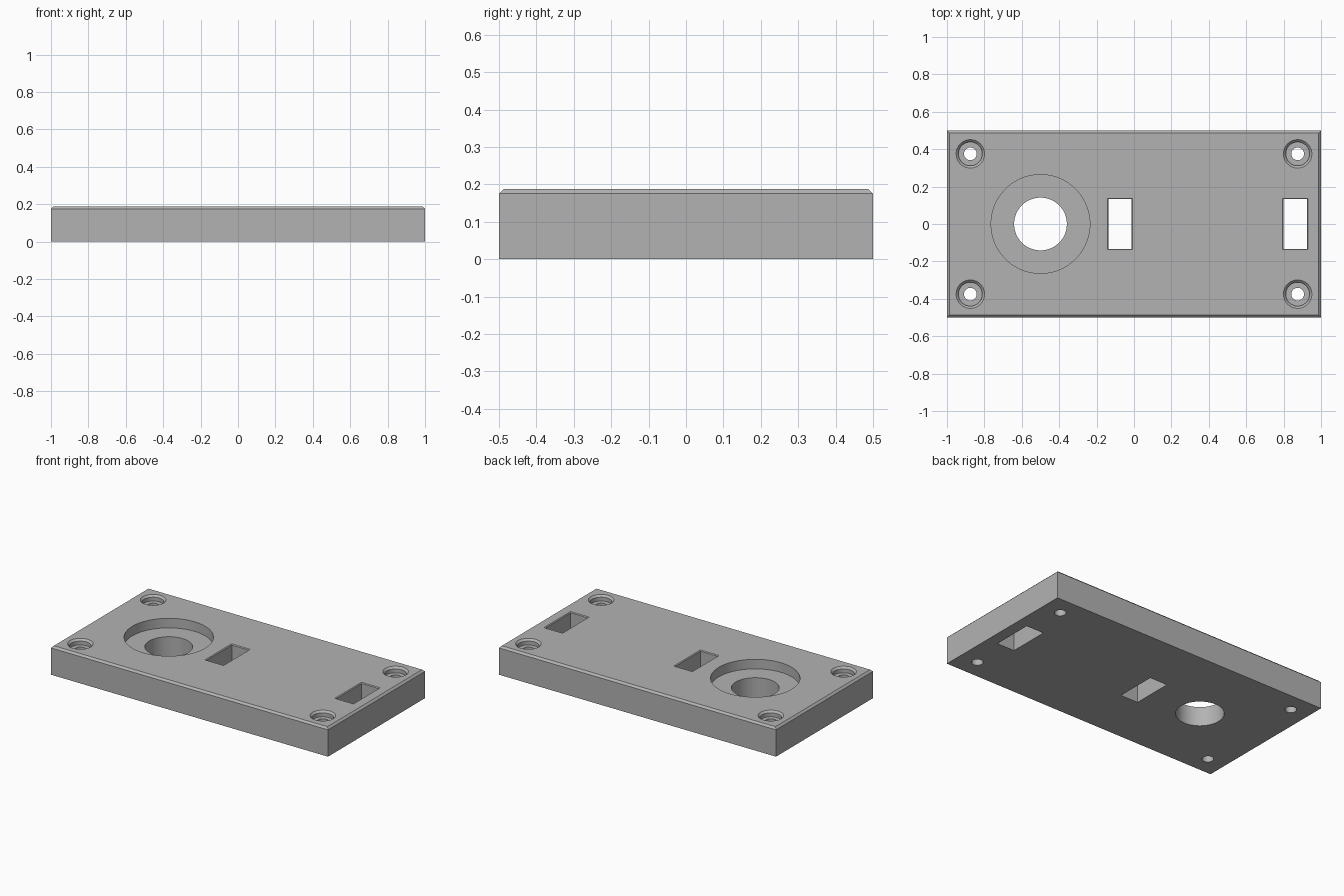
import bpy, bmesh, math

if "Cube" in bpy.data.objects:
    bpy.data.objects.remove(bpy.data.objects["Cube"])

H = 0.1875      # plate thickness
C = 0.0125      # edge chamfer

grey = bpy.data.materials.new("grey")
grey.diffuse_color = (0.45, 0.45, 0.45, 1)
grey.use_nodes = True
grey.node_tree.nodes["Principled BSDF"].inputs["Base Color"].default_value = grey.diffuse_color


def loft(name, rings):
    """Closed solid through matching rings of points, capped at both ends."""
    bm = bmesh.new()
    loops = [[bm.verts.new(p) for p in ring] for ring in rings]
    n = len(loops[0])
    for a, b in zip(loops, loops[1:]):
        for i in range(n):
            j = (i + 1) % n
            bm.faces.new((a[i], a[j], b[j], b[i]))
    bm.faces.new(loops[0][::-1])
    bm.faces.new(loops[-1])
    bmesh.ops.recalc_face_normals(bm, faces=bm.faces)
    mesh = bpy.data.meshes.new(name)
    bm.to_mesh(mesh)
    bm.free()
    mesh.materials.append(grey)
    ob = bpy.data.objects.new(name, mesh)
    bpy.context.collection.objects.link(ob)
    return ob


def rect(cx, cy, w, d, z):
    return [(cx + sx * w / 2, cy + sy * d / 2, z)
            for sx, sy in ((-1, -1), (1, -1), (1, 1), (-1, 1))]


def circle(cx, cy, r, z, n=64):
    return [(cx + r * math.cos(math.tau * i / n),
             cy + r * math.sin(math.tau * i / n), z) for i in range(n)]


# Plate with chamfered top edge
plate = loft("mounting_plate", [rect(0, 0, 2, 1, 0), rect(0, 0, 2, 1, H - C),
                                rect(0, 0, 2 - 2 * C, 1 - 2 * C, H)])

cutters = []


def round_cutter(name, cx, cy, profile, n=64):
    cutters.append(loft(name, [circle(cx, cy, r, z, n) for r, z in profile]))


# Large stepped bore
round_cutter("bore_cutter", -0.5, 0, [(0.141, -0.05), (0.141, H - 0.0625),
                                      (0.264, H - 0.0625), (0.264, H + 0.05)], 96)

# Counterbored screw holes with chamfered rims
for sx in (-1, 1):
    for sy in (-1, 1):
        round_cutter("screw_hole_cutter", sx * 0.875, sy * 0.375,
                     [(0.034, -0.05), (0.034, H - 0.0375), (0.0635, H - 0.0375),
                      (0.0635, H - C), (0.076, H), (0.076, H + 0.05)])

# Rectangular through slots with a fine rim chamfer
for cx in (-0.075, 0.8625):
    w, d, c = 0.125, 0.265, 0.005
    cutters.append(loft("slot_cutter", [
        rect(cx, 0, w, d, -0.05), rect(cx, 0, w, d, H - c),
        rect(cx, 0, w + 2 * c, d + 2 * c, H),
        rect(cx, 0, w + 2 * c, d + 2 * c, H + 0.05)]))

# Cut all openings, then drop the cutters
bpy.context.view_layer.objects.active = plate
plate.select_set(True)
for cutter in cutters:
    cutter.select_set(False)
    mod = plate.modifiers.new("cut", 'BOOLEAN')
    mod.operation = 'DIFFERENCE'
    mod.solver = 'EXACT'
    mod.object = cutter
    bpy.ops.object.modifier_apply(modifier=mod.name)
    bpy.data.objects.remove(cutter)

bpy.ops.object.shade_smooth_by_angle(angle=math.radians(30))
